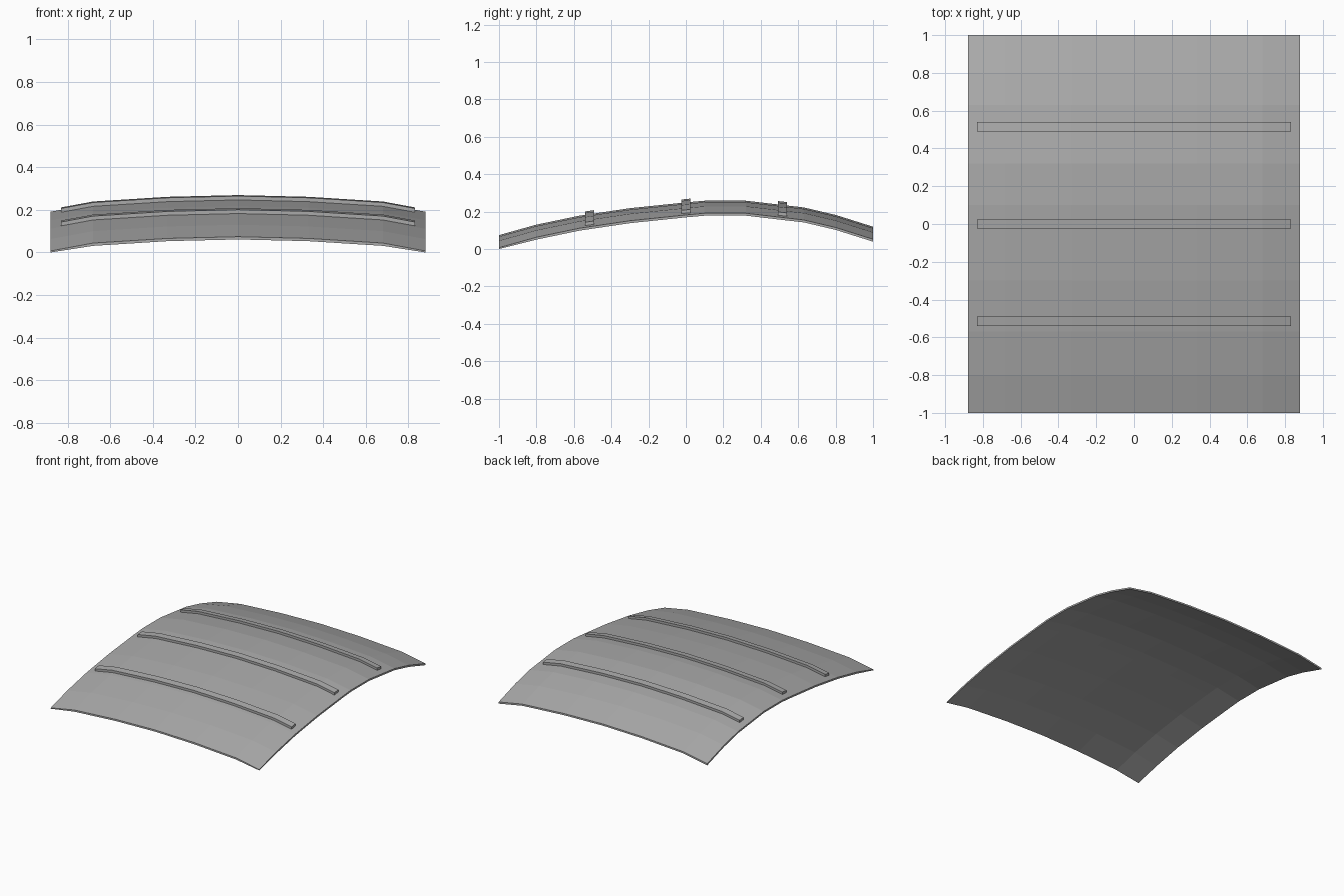
import bpy, bmesh

if "Cube" in bpy.data.objects:
    bpy.data.objects.remove(bpy.data.objects["Cube"])

# lengthwise profile (y, z) and crosswise crown (x, drop) of the panel's top skin
PROFILE = [(-1, .074), (-.8, .130), (-.57, .178), (-.3, .218), (0, .249), (.1, .258),
           (.32, .258), (.63, .222), (.8, .182), (1, .119)]
CROWN = [(0, 0), (.33, .008), (.68, .030), (.88, .067)]

grey = bpy.data.materials.new("panel grey")
grey.diffuse_color = (.4, .4, .4, 1)
grey.use_nodes = True
grey.node_tree.nodes["Principled BSDF"].inputs["Base Color"].default_value = grey.diffuse_color


def interp(pts, t):
    for (a, va), (b, vb) in zip(pts, pts[1:]):
        if t <= b:
            return va + (vb - va) * (t - a) / (b - a)
    return pts[-1][1]


def top(x, y):
    return interp(PROFILE, y) - interp(CROWN, abs(x))


def slab(name, xs, ys, up, down):
    """Closed curved slab following the skin, from up above to down below it."""
    bm = bmesh.new()
    hi, lo = [[[bm.verts.new((x, y, max(0, top(x, y) + d))) for y in ys] for x in xs]
              for d in (up, -down)]
    nx, ny = len(xs), len(ys)
    for i in range(nx - 1):
        for j in range(ny - 1):
            for g in (hi, lo):
                bm.faces.new((g[i][j], g[i + 1][j], g[i + 1][j + 1], g[i][j + 1]))
    # rim
    rim = [(i, 0) for i in range(nx)] + [(nx - 1, j) for j in range(1, ny)]
    rim += [(i, ny - 1) for i in range(nx - 2, -1, -1)] + [(0, j) for j in range(ny - 2, 0, -1)]
    for (a, b), (c, d) in zip(rim, rim[1:] + rim[:1]):
        bm.faces.new((lo[a][b], lo[c][d], hi[c][d], hi[a][b]))
    bmesh.ops.recalc_face_normals(bm, faces=bm.faces)
    me = bpy.data.meshes.new(name)
    bm.to_mesh(me)
    bm.free()
    me.materials.append(grey)
    ob = bpy.data.objects.new(name, me)
    bpy.context.collection.objects.link(ob)


# curved panel
slab("roof_panel", [-.88, -.68, -.33, 0, .33, .68, .88], [p[0] for p in PROFILE], 0, .013)

# three raised crosswise ribs
for n, y in enumerate((-.515, 0, .515)):
    slab(f"rib_{n + 1}", [-.83, -.68, -.33, 0, .33, .68, .83], [y - .024, y + .024], .018, .004)
